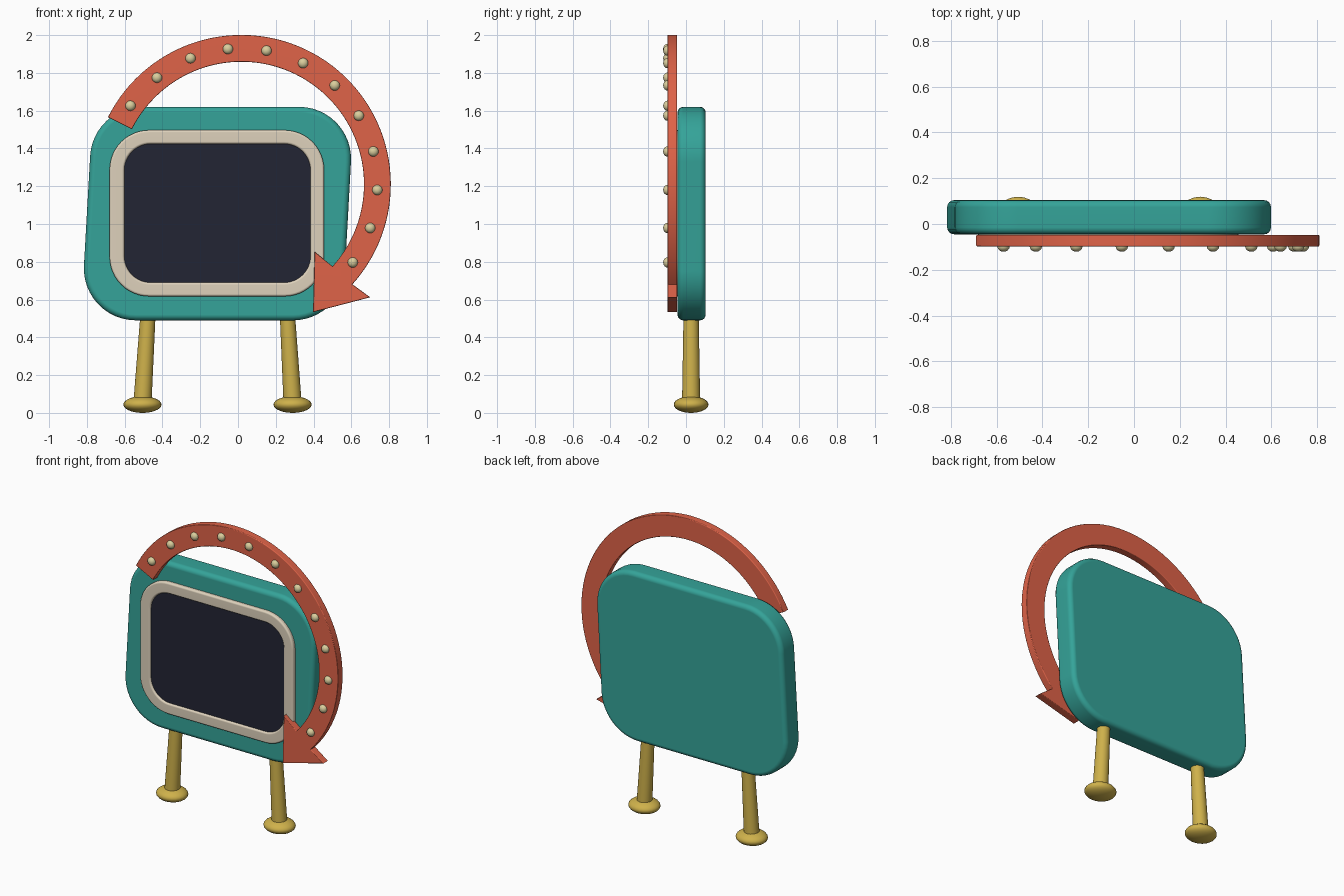
import bpy, bmesh
from math import sin, cos, pi, radians
from mathutils import Vector

if "Cube" in bpy.data.objects:
    bpy.data.objects.remove(bpy.data.objects["Cube"])


def material(name, rgb):
    m = bpy.data.materials.new(name)
    m.diffuse_color = (*rgb, 1)
    m.use_nodes = True
    m.node_tree.nodes["Principled BSDF"].inputs["Base Color"].default_value = m.diffuse_color
    return m


TEAL = material("teal paint", (0.035, 0.37, 0.32))
CORAL = material("coral paint", (0.74, 0.125, 0.065))
CREAM = material("cream trim", (0.73, 0.64, 0.50))
DARK = material("dark panel", (0.016, 0.018, 0.033))
GOLD = material("gold metal", (0.62, 0.44, 0.07))
BULB = material("warm bulb", (0.70, 0.62, 0.34))


def finish(name, bm, mat, weighted=False):
    bmesh.ops.recalc_face_normals(bm, faces=bm.faces)
    me = bpy.data.meshes.new(name)
    bm.to_mesh(me)
    bm.free()
    me.materials.append(mat)
    ob = bpy.data.objects.new(name, me)
    bpy.context.collection.objects.link(ob)
    bpy.ops.object.select_all(action='DESELECT')
    ob.select_set(True)
    bpy.context.view_layer.objects.active = ob
    bpy.ops.object.shade_smooth_by_angle(angle=radians(35))
    if weighted:
        ob.modifiers.new("normals", 'WEIGHTED_NORMAL').keep_sharp = True
    return ob


def rounded(corners, r, n=12):
    """Round the corners of a convex outline in the xz plane."""
    pts, c = [], [Vector(p) for p in corners]
    for i, p in enumerate(c):
        a = (c[i - 1] - p).normalized()
        b = (c[(i + 1) % len(c)] - p).normalized()
        half = a.angle(b) / 2
        mid = p + (a + b).normalized() * r / sin(half)
        start = p + a * r / math_tan(half) - mid
        end = p + b * r / math_tan(half) - mid
        sweep = start.angle(end)
        for k in range(n + 1):
            t = k / n
            pts.append(mid + (start * sin((1 - t) * sweep) + end * sin(t * sweep)) / sin(sweep))
    return pts


def math_tan(a):
    return sin(a) / cos(a)


def rect(x0, x1, z0, z1):
    return [(x0, z0), (x1, z0), (x1, z1), (x0, z1)]


def prism(name, outline, y0, y1, mat, bevel=0.0, hole=None):
    """Slab with the given outline; an optional hole has as many points as the outline."""
    bm = bmesh.new()
    ring = lambda pts, y: [bm.verts.new((p[0], y, p[1])) for p in pts]

    def bridge(a, b):
        for i in range(len(a)):
            j = (i + 1) % len(a)
            bm.faces.new((a[i], a[j], b[j], b[i]))

    front, back = ring(outline, y0), ring(outline, y1)
    bridge(front, back)
    if hole:
        hf, hb = ring(hole, y0), ring(hole, y1)
        bridge(hf, hb)
        bridge(front, hf)
        bridge(back, hb)
    else:
        bm.faces.new(front)
        bm.faces.new(back)
    bmesh.ops.recalc_face_normals(bm, faces=bm.faces)
    if bevel:
        # only the front and back rims are softened
        rim = [e for e in bm.edges if e.calc_face_angle(0) > radians(60)
               and abs(e.verts[0].co.y - e.verts[1].co.y) < 1e-5]
        bmesh.ops.bevel(bm, geom=rim, offset=bevel, segments=4, profile=0.5,
                        affect='EDGES', clamp_overlap=True)
    return finish(name, bm, mat, True)


def ellipsoid(name, loc, size, mat, u=24, v=14):
    bm = bmesh.new()
    bmesh.ops.create_uvsphere(bm, u_segments=u, v_segments=v, radius=1)
    bmesh.ops.scale(bm, vec=size, verts=bm.verts)
    bmesh.ops.translate(bm, vec=loc, verts=bm.verts)
    return finish(name, bm, mat)


def rod(name, bottom, top, r0, r1, mat):
    a, b = Vector(bottom), Vector(top)
    bm = bmesh.new()
    bmesh.ops.create_cone(bm, cap_ends=True, segments=24, radius1=r0, radius2=r1, depth=(b - a).length)
    rot = (b - a).to_track_quat('Z', 'Y').to_matrix()
    bmesh.ops.rotate(bm, matrix=rot, verts=bm.verts)
    bmesh.ops.translate(bm, vec=(a + b) / 2, verts=bm.verts)
    return finish(name, bm, mat)


# Leaning sign board
board = [(-0.832, 0.49), (0.552, 0.49), (0.614, 1.62), (-0.768, 1.62)]
prism("sign_board", rounded(board, 0.275), -0.045, 0.104, TEAL, 0.03)

# Cream frame and dark panel
prism("panel_frame", rounded(rect(-0.68, 0.456, 0.617, 1.497), 0.21), -0.07, -0.03, CREAM, 0.012,
      rounded(rect(-0.602, 0.384, 0.69, 1.424), 0.14))
prism("panel", rounded(rect(-0.61, 0.392, 0.682, 1.432), 0.145), -0.058, -0.03, DARK)

# Curved arrow with its head
CX, CZ, R, HALF = 0.018, 1.21, 0.72, 0.071


def on_arc(deg, r):
    return (CX + r * cos(radians(deg)), CZ + r * sin(radians(deg)))


START, END, N = 153.3, -42, 64
angles = [START + (END - START) * i / N for i in range(N + 1)]
arrow = [on_arc(a, R + HALF) for a in angles]
arrow += [(0.70, 0.612), (0.397, 0.533), (0.406, 0.853)]
arrow += [on_arc(a, R - HALF) for a in reversed(angles)]
prism("arrow", arrow, -0.098, -0.047, CORAL, 0.005)

# Row of bulbs along the arrow
for i in range(12):
    x, z = on_arc(144.7 - i * 16.34, R)
    ellipsoid(f"bulb_{i + 1}", (x, -0.098, z), (0.027, 0.023, 0.027), BULB, 16, 10)

# Splayed legs and flattened feet
for side, foot_x, top_x in (("left", -0.506, -0.476), ("right", 0.289, 0.261)):
    rod(f"{side}_leg", (foot_x, 0.027, 0.05), (top_x, 0.027, 0.53), 0.048, 0.040, GOLD)
    ellipsoid(f"{side}_foot", (foot_x, 0.027, 0.044), (0.101, 0.092, 0.044), GOLD)
